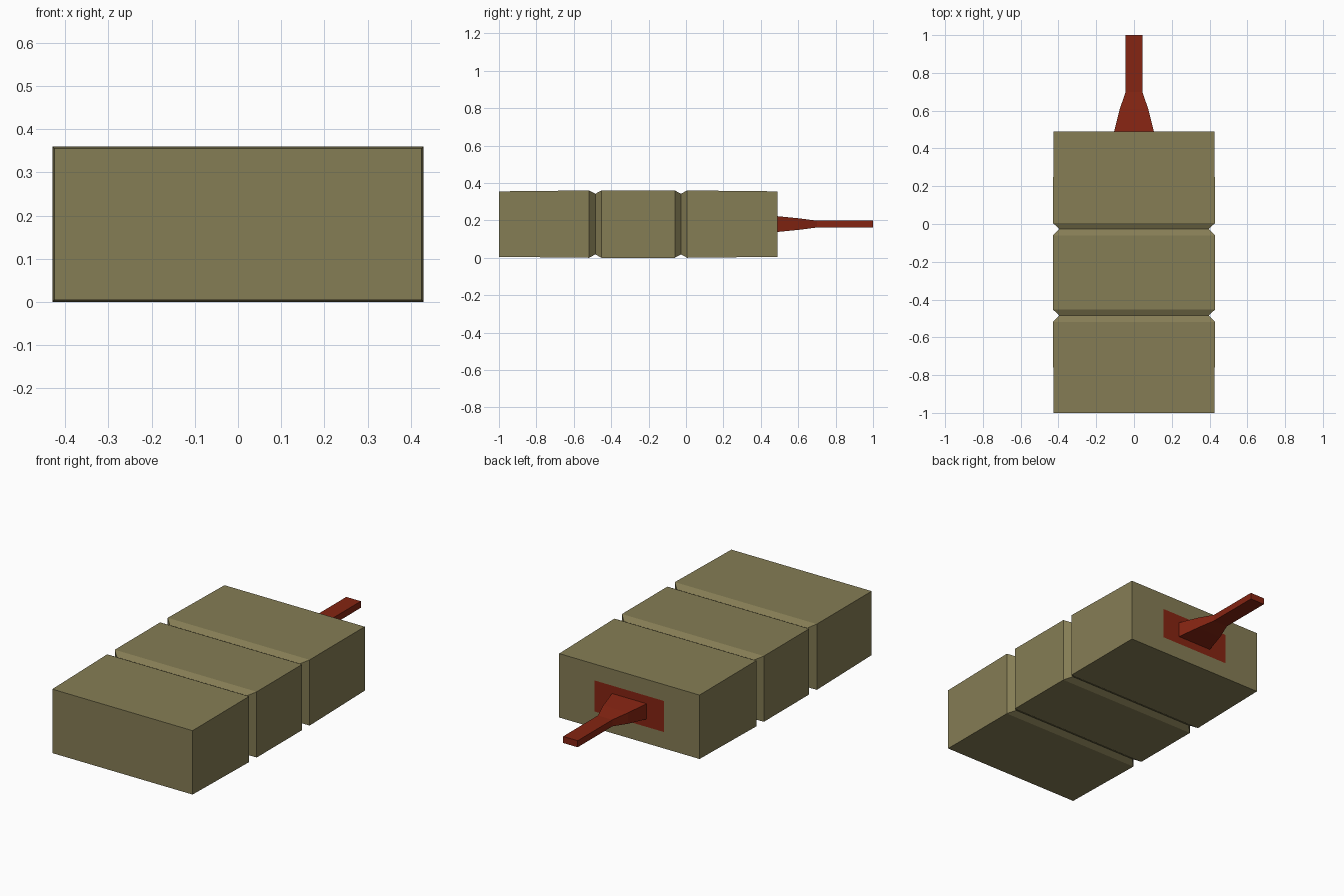
import bpy
import bmesh

cube = bpy.data.objects.get("Cube")
if cube:
    bpy.data.objects.remove(cube, do_unlink=True)

MID_Z = 0.18


def material(name, rgb):
    mat = bpy.data.materials.new(name)
    mat.use_nodes = True
    color = (*rgb, 1)
    mat.diffuse_color = color
    bsdf = mat.node_tree.nodes["Principled BSDF"]
    bsdf.inputs["Base Color"].default_value = color
    bsdf.inputs["Roughness"].default_value = 0.8
    return mat


def loft(name, sections, mat, cap_start=False, cap_end=False):
    """Join rectangular sections (y, half width, half height) along y."""
    bm = bmesh.new()
    rings = [[bm.verts.new((sx * w, y, MID_Z + sz * h))
              for sx, sz in ((-1, -1), (1, -1), (1, 1), (-1, 1))]
             for y, w, h in sections]
    for a, b in zip(rings, rings[1:]):
        for i in range(4):
            j = (i + 1) % 4
            bm.faces.new((a[i], a[j], b[j], b[i]))
    if cap_start:
        bm.faces.new(rings[0][::-1])
    if cap_end:
        bm.faces.new(rings[-1])
    bm.normal_update()
    mesh = bpy.data.meshes.new(name)
    bm.to_mesh(mesh)
    bm.free()
    mesh.materials.append(mat)
    obj = bpy.data.objects.new(name, mesh)
    bpy.context.collection.objects.link(obj)
    return obj


olive = material("olive wrapping", (0.235, 0.205, 0.09))
red = material("dark red cord", (0.235, 0.018, 0.006))

END = 0.49
FULL = (0.43, 0.18)
TIP = (0.425, 0.175)
PLATE = (0.21, 0.085)

# Wrapped block with two V-shaped grooves; its back face frames the cord base
body = [(-1, *TIP)]
for groove_y in (-0.485, -0.027):
    body += [(groove_y - 0.033, *FULL),
             (groove_y, 0.395, 0.162),
             (groove_y + 0.033, *FULL)]
body += [(END, *TIP), (END, *PLATE)]
loft("wrapped_block", body, olive, cap_start=True)

# Flush base patch flowing into the tapered cord
cord = [(END, *PLATE), (END, 0.105, 0.042), (0.61, 0.075, 0.030),
        (0.70, 0.044, 0.018), (1.0, 0.044, 0.018)]
loft("cord", cord, red, cap_end=True)
